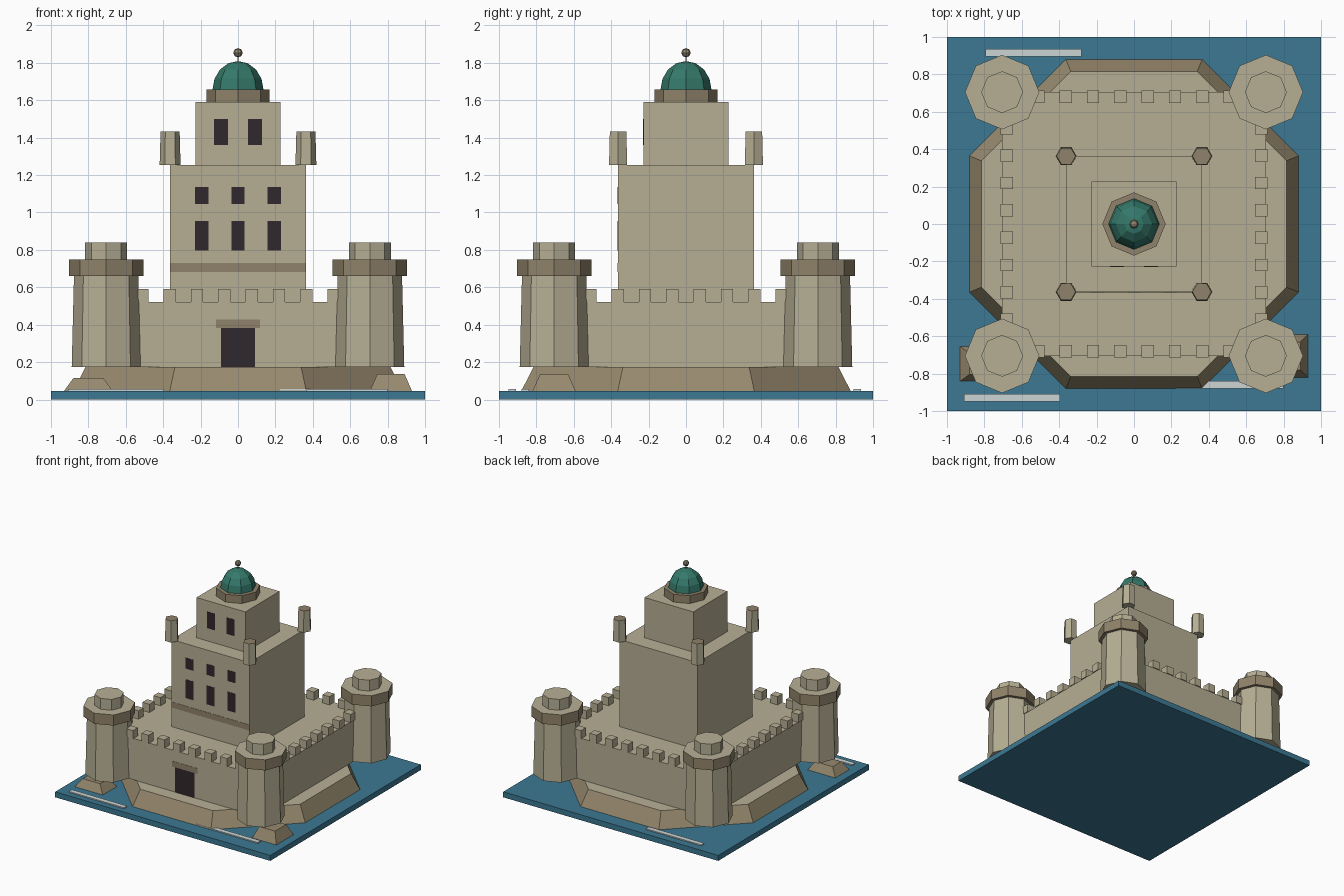
import bpy, bmesh
from math import pi, cos, sin
from mathutils import Matrix

cube = bpy.data.objects.get("Cube")
if cube:
    bpy.data.objects.remove(cube, do_unlink=True)


def material(name, rgb):
    m = bpy.data.materials.new(name)
    m.use_nodes = True
    m.diffuse_color = (*rgb, 1)
    m.node_tree.nodes["Principled BSDF"].inputs["Base Color"].default_value = (*rgb, 1)
    return m


STONE = material("pale stone", (0.47, 0.43, 0.30))
TRIM = material("brown trim", (0.28, 0.225, 0.145))
ROCK = material("brown rock", (0.31, 0.25, 0.155))
WATER = material("blue water", (0.045, 0.19, 0.29))
DARK = material("dark opening", (0.03, 0.02, 0.025))
GREEN = material("green dome", (0.035, 0.19, 0.145))
FOAM = material("pale foam", (0.60, 0.66, 0.66))


def finish(name, bm, *mats, top=False):
    """Turn a bmesh into an object; top gives upward faces the second material."""
    bmesh.ops.recalc_face_normals(bm, faces=bm.faces)
    bm.normal_update()
    for f in bm.faces:
        f.material_index = int(top and f.normal.z > 0.9)
    mesh = bpy.data.meshes.new(name)
    bm.to_mesh(mesh)
    bm.free()
    for m in mats:
        mesh.materials.append(m)
    ob = bpy.data.objects.new(name, mesh)
    bpy.context.collection.objects.link(ob)
    return ob


def add_box(bm, x, y, z, taper=1):
    """Box from three (low, high) ranges, its top optionally drawn in."""
    made = bmesh.ops.create_cube(bm, size=1)["verts"]
    for v in made:
        k = taper if v.co.z > 0 else 1
        v.co = [(lo + hi) / 2 + c * s * (hi - lo)
                for (lo, hi), c, s in zip((x, y, z), v.co, (k, k, 1))]


def box(name, x, y, z, mat, taper=1):
    bm = bmesh.new()
    add_box(bm, x, y, z, taper)
    return finish(name, bm, mat)


def prism(name, sides, r0, r1, z0, z1, mats, at=(0, 0), turn=0, top=False):
    bm = bmesh.new()
    rings = [[bm.verts.new((at[0] + r * cos(turn + 2 * pi * i / sides),
                            at[1] + r * sin(turn + 2 * pi * i / sides), z))
              for i in range(sides)] for r, z in ((r0, z0), (r1, z1))]
    for ring in rings:
        bm.faces.new(ring)
    for i in range(sides):
        j = (i + 1) % sides
        bm.faces.new((rings[0][i], rings[0][j], rings[1][j], rings[1][i]))
    return finish(name, bm, *mats, top=top)


def ball(name, radius, z, mat, segments, rings, stretch=1, half=False):
    bm = bmesh.new()
    bmesh.ops.create_uvsphere(bm, u_segments=segments, v_segments=rings, radius=radius)
    if half:
        bmesh.ops.delete(bm, geom=[v for v in bm.verts if v.co.z < -0.001], context='VERTS')
    bm.transform(Matrix.Translation((0, 0, z)) @ Matrix.Diagonal((1, 1, stretch, 1)))
    return finish(name, bm, mat)


# Heights shared by the stacked parts
SEA, PLINTH, WALL, KEEP, UPPER, DRUM = 0.046, 0.174, 0.521, 1.253, 1.591, 1.657

# Water base, foam streaks and rocks
box("water_base", (-1, 1), (-1, 1), (0, SEA), WATER)
for x, half, y in ((-0.652, 0.257, -0.93), (0.512, 0.288, -0.859), (-0.538, 0.257, 0.915)):
    box("foam_streak", (x - half, x + half), (y - 0.02, y + 0.02), (SEA, 0.055), FOAM)
prism("rock_plinth", 8, 0.953, 0.882, SEA, PLINTH, (ROCK, STONE), turn=pi / 8, top=True)
box("left_rock", (-0.93, -0.67), (-0.84, -0.655), (SEA, 0.114), ROCK, 0.62)
box("right_rock", (0.705, 0.93), (-0.82, -0.59), (SEA, 0.136), ROCK, 0.65)

# Curtain wall with battlements
W = 0.705
box("curtain_wall", (-W, W), (-W, W), (PLINTH, WALL), STONE)
bm = bmesh.new()
M = 0.033
for i in range(8):
    a = (i - 3.5) * 0.146
    for s in (-0.68, 0.68):
        for x, y in ((a, s), (s, a)):
            add_box(bm, (x - M, x + M), (y - M, y + M), (WALL, 0.59))
finish("battlements", bm, STONE)

# Corner towers
for x in (-W, W):
    for y in (-W, W):
        prism("tower_shaft", 8, 0.184, 0.172, PLINTH, 0.66, (STONE,), (x, y))
        prism("tower_cap", 8, 0.199, 0.199, 0.66, 0.749, (TRIM, STONE), (x, y), top=True)
        prism("tower_lantern", 8, 0.112, 0.112, 0.749, 0.84, (STONE,), (x, y))

# Keep and upper storey
K = 0.363
U = 0.227
box("keep", (-K, K), (-K, K), (WALL, KEEP), STONE)
box("upper_storey", (-U, U), (-U, U), (KEEP, UPPER), STONE)
for x in (-K, K):
    for y in (-K, K):
        prism("corner_turret", 6, 0.056, 0.051, KEEP, 1.433, (STONE, TRIM), (x, y), top=True)


# Front plates: openings, lintel and band
def plate(name, x, half, y, z0, z1, mat):
    box(name, (x - half, x + half), (-y - 0.002, -y), (z0, z1), mat)


plate("door", 0, 0.091, W, PLINTH, 0.383, DARK)
plate("door_lintel", 0, 0.117, W, 0.383, 0.429, TRIM)
plate("keep_band", 0, K, K, 0.682, 0.73, TRIM)
for x in (-0.195, 0, 0.195):
    plate("keep_lower_window", x, 0.036, K, 0.797, 0.954, DARK)
    plate("keep_upper_window", x, 0.036, K, 1.045, 1.136, DARK)
for x in (-0.091, 0.091):
    plate("storey_window", x, 0.037, U, 1.361, 1.499, DARK)

# Dome and finial
prism("dome_drum", 8, 0.169, 0.169, UPPER, DRUM, (TRIM,))
ball("dome", 0.136, DRUM, GREEN, 8, 8, 1.12, half=True)
prism("finial_stem", 6, 0.004, 0.004, 1.8, 1.84, (TRIM,))
ball("finial_ball", 0.025, 1.854, TRIM, 8, 4)
